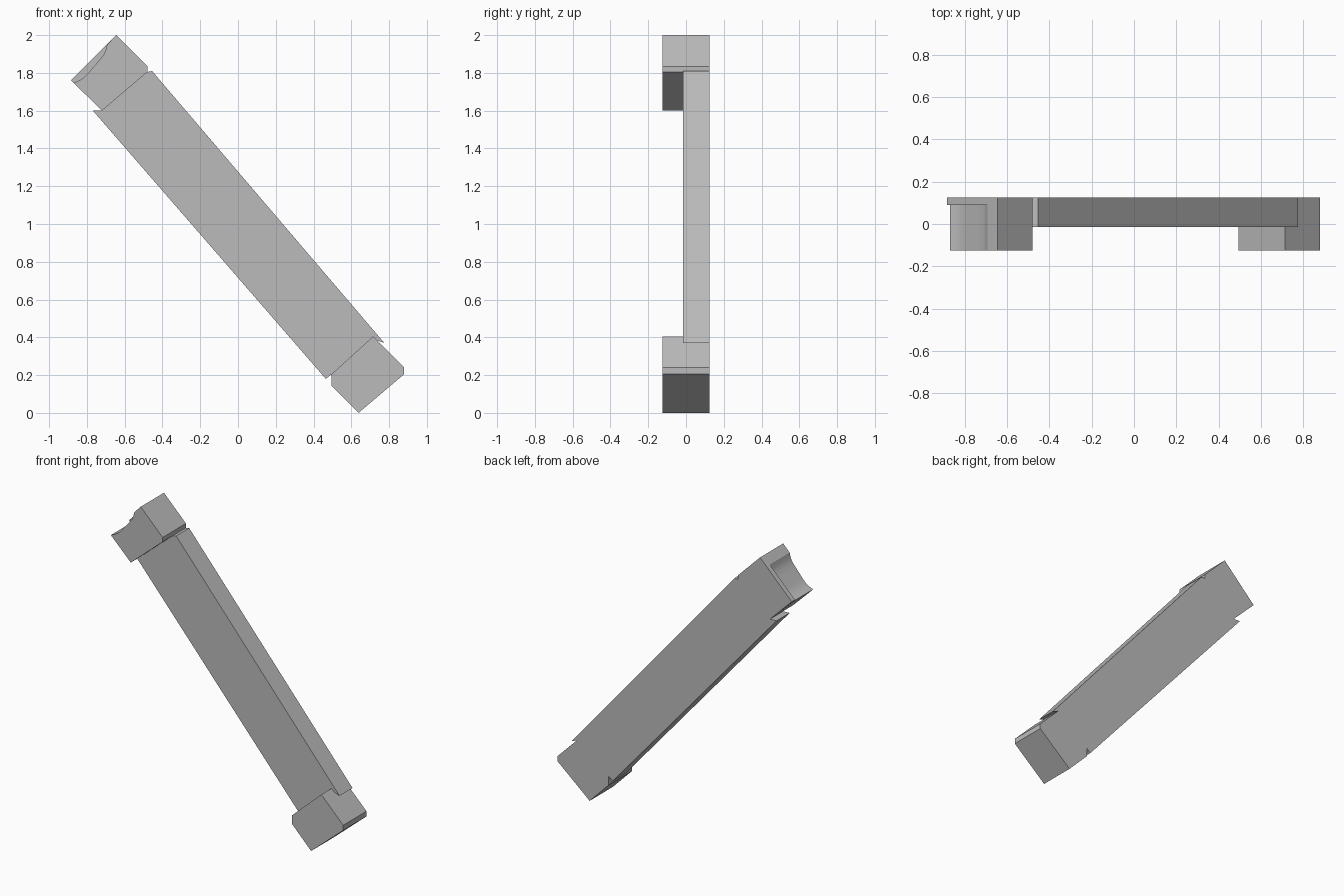
import bpy
import bmesh
from math import radians

cube = bpy.data.objects.get("Cube")
if cube:
    bpy.data.objects.remove(cube, do_unlink=True)

BACK, FRONT = 0.125, -0.125

grey = bpy.data.materials.new("plain_grey")
grey.use_nodes = True
colour = (0.5, 0.5, 0.5, 1)
grey.diffuse_color = colour
grey.node_tree.nodes["Principled BSDF"].inputs["Base Color"].default_value = colour


def slab(name, outline, y0, y1):
    """Extrude an outline in the x-z plane from y0 to y1."""
    bm = bmesh.new()
    face = bm.faces.new([bm.verts.new((x, y0, z)) for x, z in outline])
    ring = bmesh.ops.extrude_face_region(bm, geom=[face])["geom"]
    moved = [v for v in ring if isinstance(v, bmesh.types.BMVert)]
    bmesh.ops.translate(bm, vec=(0, y1 - y0, 0), verts=moved)
    bmesh.ops.recalc_face_normals(bm, faces=bm.faces)
    mesh = bpy.data.meshes.new(name)
    bm.to_mesh(mesh)
    bm.free()
    obj = bpy.data.objects.new(name, mesh)
    mesh.materials.append(grey)
    bpy.context.collection.objects.link(obj)
    return obj


# Edges where the blocks meet the bar
upper_joint = [(-0.48, 1.805), (-0.72, 1.6)]
lower_joint = [(0.715, 0.405), (0.495, 0.205)]

# Diagonal bar with pointed lips beside each block
slab("diagonal_bar",
     [(-0.455, 1.81)] + upper_joint + [(-0.77, 1.602), (0.465, 0.18)]
     + lower_joint[::-1] + [(0.735, 0.385), (0.775, 0.37)],
     -0.015, BACK)

# Lower end block
slab("lower_block",
     lower_joint + [(0.495, 0.145), (0.638, 0), (0.88, 0.205), (0.88, 0.24)],
     FRONT, BACK)

# Upper end block: scooped front part and straight back plate
top = [(-0.645, 2), (-0.48, 1.835)] + upper_joint
scoop = [(-0.87, 1.747), (-0.842, 1.759), (-0.815, 1.776), (-0.793, 1.798),
         (-0.772, 1.824), (-0.742, 1.858), (-0.714, 1.892),
         (-0.701, 1.918), (-0.693, 1.95)]
saddle = slab("upper_block_scooped", top + scoop, FRONT, 0.09)
slab("upper_block_back_plate", top + [(-0.884, 1.762)], 0.09, BACK)

# Smooth the scoop while keeping the block edges sharp
bpy.ops.object.select_all(action="DESELECT")
saddle.select_set(True)
bpy.context.view_layer.objects.active = saddle
bpy.ops.object.shade_smooth_by_angle(angle=radians(25))
